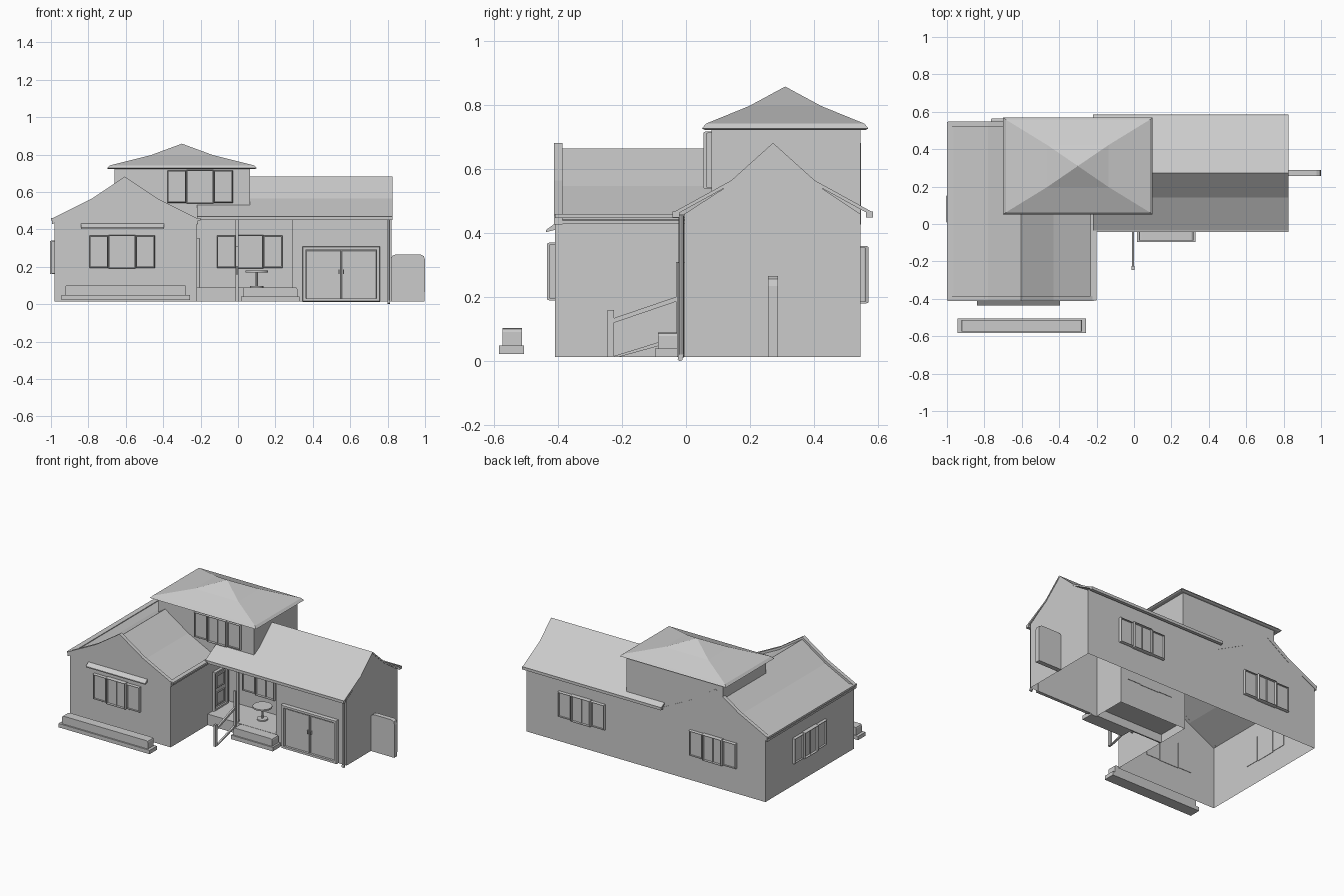
import bpy, math
from mathutils import Matrix, Vector

if "Cube" in bpy.data.objects:
    bpy.data.objects.remove(bpy.data.objects["Cube"])


def mesh(name, verts, faces):
    me = bpy.data.meshes.new(name)
    me.from_pydata([tuple(v) for v in verts], [], faces)
    me.update()
    ob = bpy.data.objects.new(name, me)
    bpy.context.collection.objects.link(ob)
    return ob


def polys(name, polygons):
    verts, faces = [], []
    for p in polygons:
        faces.append(list(range(len(verts), len(verts) + len(p))))
        verts += p
    return mesh(name, verts, faces)


def prism(name, pts, axis, a, b):
    """Extrude a profile of (y,z) along x, or of (x,z) along y."""
    put = (lambda p, t: (t, p[0], p[1])) if axis == 'x' else (lambda p, t: (p[0], t, p[1]))
    n = len(pts)
    verts = [put(p, a) for p in pts] + [put(p, b) for p in pts]
    faces = [list(range(n)), list(range(2 * n - 1, n - 1, -1))]
    faces += [[i, i + n, (i + 1) % n + n, (i + 1) % n] for i in range(n)]
    return mesh(name, verts, faces)


def box(name, x0, x1, y0, y1, z0, z1):
    return prism(name, [(x0, z0), (x1, z0), (x1, z1), (x0, z1)], 'y', y0, y1)


def band(top, drop, t):
    """Closed roof section: lowered top line plus its underside."""
    up = [(p, z - drop) for p, z in top]
    return up + [(p, z - t) for p, z in reversed(up)]


def framed(name, w, h, d, m, z=0, x=0):
    """Panel in the local xz plane facing -y with a recessed pane."""
    def ring(a, b, y):
        return [(x - a, y, z - b), (x + a, y, z - b), (x + a, y, z + b), (x - a, y, z + b)]
    a, b = w / 2, h / 2
    verts = (ring(a, b, .004) + ring(a, b, -d * .7) + ring(a - .003, b - .003, -d)
             + ring(a - m, b - m, -d) + ring(a - m, b - m, -d * .3))
    faces = [[3, 2, 1, 0], [16, 17, 18, 19]]
    for k in range(0, 16, 4):
        for i in range(4):
            j = (i + 1) % 4
            faces.append([k + i, k + j, k + 4 + j, k + 4 + i])
    return mesh(name, verts, faces)


def window(name, loc, angle):
    """Triple window: two narrow casements and a wider middle one."""
    parts = [framed(name + "_middle", .146, .18, .024, .006),
             framed(name + "_left", .1, .172, .017, .006, 0, -.125),
             framed(name + "_right", .1, .172, .017, .006, 0, .125),
             box(name + "_mullion", -.003, .003, -.014, -.004, -.085, .085)]
    place(parts, loc, angle)


def place(parts, loc, angle):
    M = Matrix.Translation(Vector(loc)) @ Matrix.Rotation(math.radians(angle), 4, 'Z')
    for o in parts:
        o.data.transform(M)


B = .013
# gable line, as distance from ridge and height
half = [(.39, .457), (.175, .565), (0, .682)]
left_top = [(-.605 - d, z) for d, z in half] + [(-.605 + d, z) for d, z in half[-2::-1]]
half_r = [(.312, .465), (.13, .565), (0, .682)]
right_top = [(.272 - d, z) for d, z in half_r] + [(.272 + d, z) for d, z in half_r[-2::-1]]

# left wing walls, open underneath
gable = [(-.98, B), (-.22, B), (-.22, .45), (-.43, .555), (-.605, .67), (-.78, .555), (-.98, .45)]
polys("left_wing_walls", [
    [(x, -.41, z) for x, z in gable],
    [(x, .545, z) for x, z in gable[::-1]],
    [(-.98, .545, B), (-.98, -.41, B), (-.98, -.41, .455), (-.98, .545, .455)],
    [(-.22, -.41, B), (-.22, .22, B), (-.22, .22, .455), (-.22, -.41, .455)]])
prism("left_roof", band(left_top, .017, .012), 'y', -.4, .535)
for n, y in (("front", -.412), ("back", .521)):
    prism("left_gable_rim_" + n, band(left_top, 0, .03), 'y', y, y + .026)
box("left_eave_trim", -1, -.965, -.41, .545, .447, .46)
box("right_eave_trim", -.232, -.2, -.41, .06, .447, .46)

# right wing walls with recessed porch
R = .822
polys("right_wing_walls", [
    [(R, -.005, B), (R, .545, B), (R, .545, .46), (R, .402, .555), (R, .272, .67),
     (R, .142, .555), (R, -.005, .46)],
    [(.29, -.005, B), (R, -.005, B), (R, -.005, .47), (.29, -.005, .47)],
    [(R, .545, B), (-.22, .545, B), (-.22, .545, .47), (R, .545, .47)],
    [(.29, .22, B), (.29, -.005, B), (.29, -.005, .45), (.29, .22, .45)],
    [(-.22, .22, B), (.29, .22, B), (.29, .22, .45), (-.22, .22, .45)],
    [(-.22, -.005, .445), (-.22, .22, .445), (.29, .22, .445), (.29, -.005, .445)]])
prism("right_roof", band(right_top, 0, .012), 'x', -.22, .825)
box("porch_floor", -.22, .29, -.005, .22, .07, .088)
box("porch_skirt", -.22, .29, -.012, -.003, B, .088)
for n, y in (("front", -.042), ("back", .563)):
    box("gutter_" + n, -.22, .825, y, y + .022, .449, .468)

# upper storey
x0, x1, y0, y1 = -.66, .065, .08, .545
c = [(x0, y0), (x1, y0), (x1, y1), (x0, y1)]
polys("upper_walls", [[(*c[i], .46), (*c[(i + 1) % 4], .46), (*c[(i + 1) % 4], .73), (*c[i], .73)]
                      for i in range(4)])
verts, faces = [], [[3, 2, 1, 0]]
for a, b, z in ((.39, .25, .722), (.4, .26, .727), (.385, .248, .742), (.165, .113, .797)):
    verts += [(-.3 + sx * a, .31 + sy * b, z) for sx, sy in ((-1, -1), (1, -1), (1, 1), (-1, 1))]
verts.append((-.3, .31, .858))
for k in range(0, 12, 4):
    faces += [[k + i, k + (i + 1) % 4, k + 4 + (i + 1) % 4, k + 4 + i] for i in range(4)]
faces += [[12 + i, 12 + (i + 1) % 4, 16] for i in range(4)]
mesh("hip_roof", verts, faces)

# windows
window("front_window", (-.62, -.411, .28), 0)
window("porch_window", (.062, .219, .28), 0)
window("upper_window", (-.203, .079, .628), 0)
window("back_window_right", (.4, .546, .27), 180)
window("back_window_left", (-.59, .546, .27), 180)
window("side_window", (-.981, .08, .25), -90)
prism("window_awning", [(-.41, .43), (-.437, .41), (-.437, .403), (-.41, .41)], 'x', -.84, -.395)

# front door
door = [framed("front_door", .15, .265, .016, .014),
        framed("door_panel_top", .09, .09, .01, .008, .055),
        framed("door_panel_bottom", .09, .09, .01, .008, -.06)]
place(door, (-.219, .115, .221), 90)

# garage doors
place([framed("garage_frame", .415, .297, .022, .018)], (.552, -.006, .161), 0)
for i, x in enumerate((.457, .647)):
    place([framed("garage_door_%d" % i, .186, .272, .013, .004)], (x, -.006, .151), 0)
    s = 1 if i == 0 else -1
    box("garage_handle_%d" % i, x + s * .083 - .003, x + s * .083 + .003, -.027, -.014, .16, .185)


# planters with stepped base
def planter(name, x0, x1, y0, y1, z0, z1, z2, m):
    box(name + "_base", x0, x1, y0, y1, z0, z1)
    a, b, r = x0 + m, x1 - m, .012
    prism(name + "_body", [(a, z1), (b, z1), (b, z2 - r), (b - .003, z2 - .003), (b - r, z2),
                           (a + r, z2), (a + .003, z2 - .003), (a, z2 - r)], 'y', y0 + .01, y1 - .006)


planter("long_planter", -.943, -.257, -.584, -.506, .023, .049, .103, .02)
planter("porch_planter", .015, .33, -.097, -.012, B, .04, .09, .012)

# stair railing and porch post
xr = (-.013, .003)
box("rail_post_low", *xr, -.245, -.225, B, .16)
box("rail_post_high", *xr, -.032, -.02, B, .31)
prism("rail_top", [(-.23, .118), (-.025, .188), (-.025, .203), (-.23, .133)], 'x', -.011, .001)
prism("rail_bottom", [(-.235, B), (-.21, B), (-.025, .064), (-.025, .078)], 'x', -.011, .001)
box("porch_post", *xr, .0, .014, .088, .45)


# porch table and downpipe
def cylinder(name, r, x, y, z0, z1, n=16):
    bpy.ops.mesh.primitive_cylinder_add(vertices=n, radius=r, depth=z1 - z0,
                                        location=(x, y, (z0 + z1) / 2))
    bpy.context.object.name = name
    bpy.ops.object.shade_smooth_by_angle()


cylinder("table_top", .061, .1, .12, .17, .18, 20)
cylinder("table_leg", .006, .1, .12, .09, .17, 10)
cylinder("table_foot", .035, .1, .12, .088, .096)
cylinder("downpipe", .008, .806, -.015, .012, .455, 8)
prism("downpipe_shoe", [(-.023, .02), (-.007, .02), (-.012, .003), (-.02, 0), (-.026, .005)],
      'x', .798, .814)

# side fence panel with rounded top
prism("fence_panel", [(.82, B), (.998, B), (1, .235), (.994, .257), (.975, .266), (.845, .266),
                      (.828, .26), (.82, .25)], 'y', .256, .288)
